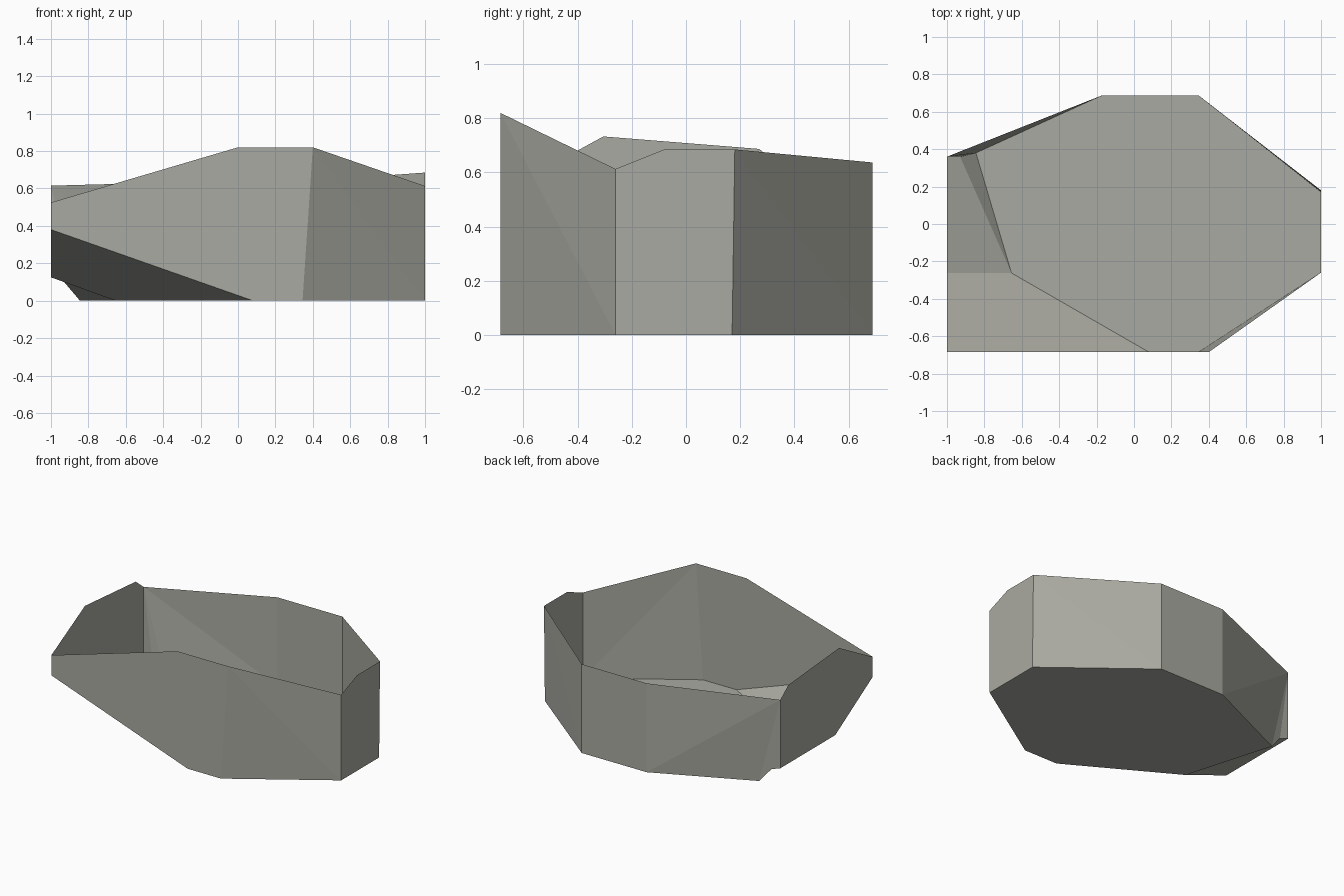
import bpy
from mathutils import Vector

if "Cube" in bpy.data.objects:
    bpy.data.objects.remove(bpy.data.objects["Cube"])

stone = bpy.data.materials.new("warm grey")
stone.diffuse_color = (0.40, 0.40, 0.36, 1)
stone.use_nodes = True
stone.node_tree.nodes["Principled BSDF"].inputs["Base Color"].default_value = stone.diffuse_color
CENTRE = Vector((0, 0, 0.35))


def panel(name, *faces):
    """Thin shell panel; every face is turned to look outward."""
    verts, index, polys = [], {}, []
    for pts in faces:
        a, b, c = (Vector(p) for p in pts[:3])
        if (b - a).cross(c - a).dot(a - CENTRE) < 0:
            pts = pts[::-1]
        for p in pts:
            if p not in index:
                index[p] = len(verts)
                verts.append(p)
        polys.append([index[p] for p in pts])
    mesh = bpy.data.meshes.new(name)
    mesh.from_pydata(verts, [], polys)
    mesh.materials.append(stone)
    ob = bpy.data.objects.new(name, mesh)
    bpy.context.collection.objects.link(ob)


F, B = -0.685, 0.688           # front and back planes

# Floor corners, counter-clockwise from the front left
f0, f1, f2 = (-0.655, -0.262, 0), (0.08, F, 0), (0.345, F, 0)
f3, f4 = (1, -0.26, 0), (1, 0.17, 0)
f5, f6, f7 = (0.345, B, 0), (-0.17, B, 0), (-0.845, 0.38, 0)

# Rim corners
r_left, r_mid, r_peak = (-1, F, 0.525), (0, F, 0.82), (0.4, F, 0.82)
r_fr, r_side, r_br = (1, -0.26, 0.613), (1, -0.08, 0.685), (1, 0.18, 0.685)
r_back_r, r_back_l = (0.345, B, 0.637), (-0.17, B, 0.637)
r_bl, r_notch, r_top = (-1, 0.36, 0.615), (-1, 0.27, 0.687), (-1, -0.305, 0.733)

# Raised lower edge on the left
k_front, k_mid, k_back = (-1, F, 0.38), (-1, -0.262, 0.125), (-1, 0.36, 0.125)
k_cut = (-0.93, 0.36, 0.10)

panel("floor", (f0, f1, f2, f3, f4, f5, f6, f7))
panel("front_wall", (r_left, k_front, f1, f2, r_peak, r_mid))
panel("front_right_wall", (r_peak, f2, f3), (r_peak, f3, r_fr))
panel("right_wall", (f3, f4, r_br, r_side, r_fr))
panel("back_right_wall", (f4, f5, r_br), (f5, r_back_r, r_br))
panel("back_wall", (f5, f6, r_back_l, r_back_r))
panel("back_left_wall", (r_back_l, f6, r_bl), (r_bl, f6, f7),
      (r_bl, f7, k_cut), (r_bl, k_cut, k_back))
panel("left_wall", (k_front, r_left, r_top, r_notch, r_bl, k_back, k_mid))
panel("underside_slopes", (k_front, f1, f0, k_mid),
      (k_mid, f0, k_cut, k_back), (f0, f7, k_cut))
